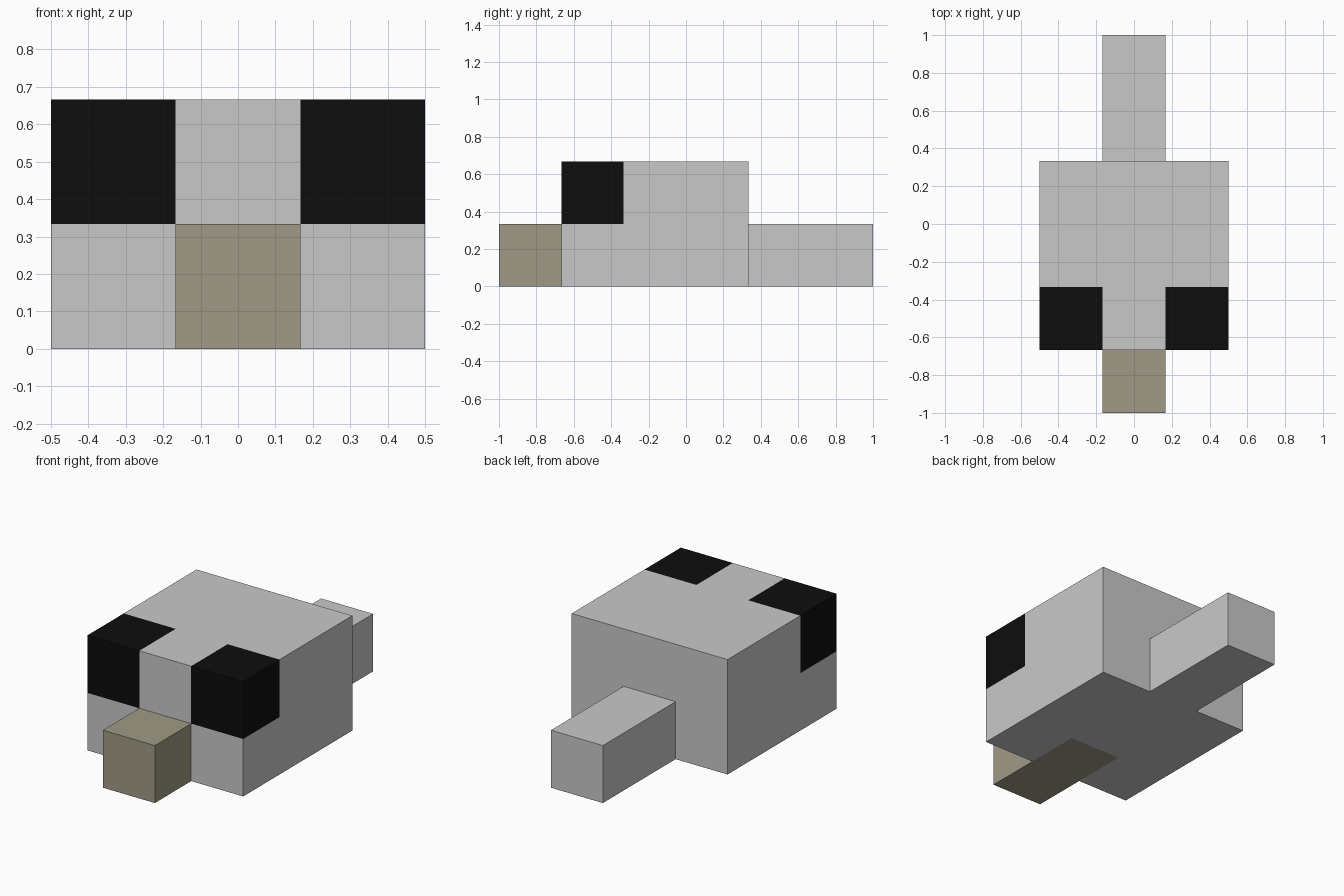
import bpy
import bmesh
from mathutils import Vector

if "Cube" in bpy.data.objects:
    bpy.data.objects.remove(bpy.data.objects["Cube"])

T = 1 / 3   # block module
S = 1 / 6   # half a module


def material(name, rgb):
    m = bpy.data.materials.new(name)
    m.diffuse_color = (*rgb, 1)
    m.use_nodes = True
    m.node_tree.nodes["Principled BSDF"].inputs["Base Color"].default_value = m.diffuse_color
    return m


GREY = material("light_grey", (0.584, 0.584, 0.584))
BEIGE = material("beige", (0.352, 0.323, 0.238))
BLACK = material("black", (0.004, 0.004, 0.004))


def block(name, lo, hi, mats, cuts=(), is_open=None, paint=None):
    """Box from lo to hi, sliced by (axis, value) cuts, opened at hidden joints."""
    lo, hi = Vector(lo), Vector(hi)
    bm = bmesh.new()
    bmesh.ops.create_cube(bm, size=1)
    for v in bm.verts:
        v.co = (lo + hi) / 2 + v.co * (hi - lo)
    for axis, value in cuts:
        point, normal = Vector(), Vector()
        point[axis], normal[axis] = value, 1
        bmesh.ops.bisect_plane(bm, geom=bm.verts[:] + bm.edges[:] + bm.faces[:],
                               plane_co=point, plane_no=normal)
    bm.normal_update()
    if is_open:
        hidden = [f for f in bm.faces if is_open(f.calc_center_median(), f.normal)]
        bmesh.ops.delete(bm, geom=hidden, context='FACES')
    if paint:
        for f in bm.faces:
            f.material_index = paint(f.calc_center_median(), f.normal)
    mesh = bpy.data.meshes.new(name)
    bm.to_mesh(mesh)
    bm.free()
    for m in mats:
        mesh.materials.append(m)
    obj = bpy.data.objects.new(name, mesh)
    bpy.context.collection.objects.link(obj)
    return obj


def body_joint(c, n):
    # where the snout and the tail meet the body
    return abs(n.y) > 0.5 and abs(c.x) < S and c.z < T


def body_paint(c, n):
    # black eyes on the upper front corners, beige chin strip underneath
    if c.y < -T and c.z > T and abs(c.x) > S:
        return 1
    if n.z < -0.5 and c.y < -T and abs(c.x) < S:
        return 2
    return 0


# Body with eyes and chin
block("body", (-0.5, -2 * T, 0), (0.5, T, 2 * T), (GREY, BLACK, BEIGE),
      cuts=((0, -S), (0, S), (1, -T), (2, T)),
      is_open=body_joint, paint=body_paint)

# Snout, open at the back where it joins the body
block("snout", (-S, -1, 0), (S, -2 * T, T), (BEIGE,),
      is_open=lambda c, n: n.y > 0.5)

# Tail, open at the front where it joins the body
block("tail", (-S, T, 0), (S, 1, T), (GREY,),
      is_open=lambda c, n: n.y < -0.5)
